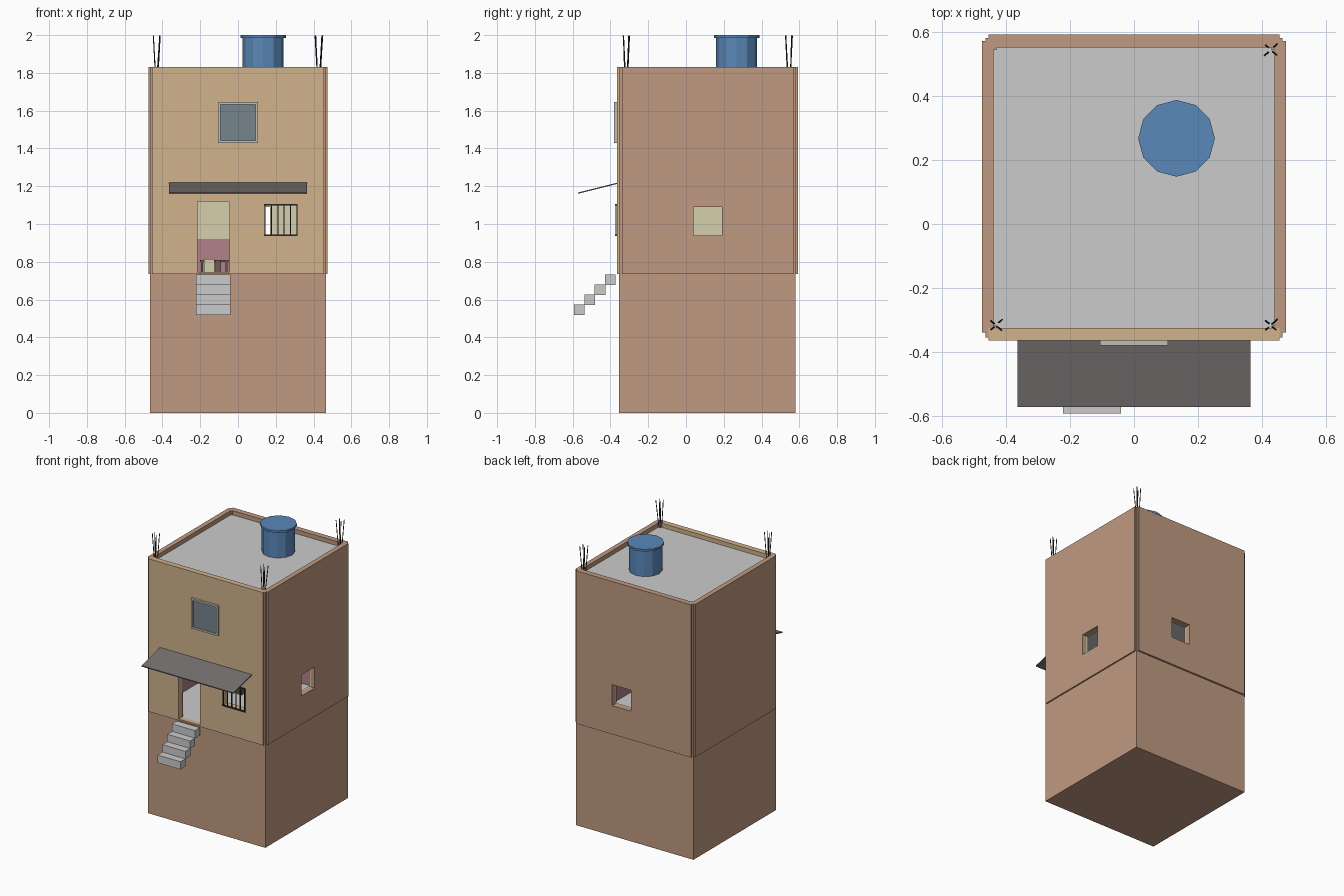
import bpy, math, random
from mathutils import Vector

if "Cube" in bpy.data.objects:
    bpy.data.objects.remove(bpy.data.objects["Cube"])

random.seed(4)


def material(name, r, g, b):
    m = bpy.data.materials.new(name)
    m.diffuse_color = [((c / 255 + 0.055) / 1.055) ** 2.4 for c in (r, g, b)] + [1]
    m.use_nodes = True
    m.node_tree.nodes["Principled BSDF"].inputs["Base Color"].default_value = m.diffuse_color
    return m


BRICK = material("brick", 192, 154, 130)
TAN = material("tan_plaster", 208, 178, 140)
PINK = material("pink_paint", 178, 130, 138)
CREAM = material("cream_paint", 214, 208, 172)
BLUE = material("blue_plastic", 90, 136, 184)
TIN = material("dark_tin", 116, 112, 110)
IRON = material("dark_iron", 60, 54, 50)
FRAME = material("frame", 196, 190, 176)
GLASS = material("glass", 118, 132, 140)
WOOD = material("wood", 112, 92, 80)


def finish(name, mat):
    o = bpy.context.object
    o.name = o.data.name = name
    if mat:
        o.data.materials.append(mat)
    return o


def box(name, x, y, z, mat=None):
    """Box from (min, max) ranges on each axis."""
    bpy.ops.mesh.primitive_cube_add(size=1)
    o = finish(name, mat)
    for v in o.data.vertices:
        v.co = [r[0] if c < 0 else r[1] for c, r in zip(v.co, (x, y, z))]
    return o


def rod(name, a, b, r, mat, sides=5):
    a, b = Vector(a), Vector(b)
    bpy.ops.mesh.primitive_cylinder_add(vertices=sides, radius=r, depth=(b - a).length,
                                        location=(a + b) / 2,
                                        rotation=(b - a).to_track_quat('Z', 'Y').to_euler())
    return finish(name, mat)


def cut(obj, *holes):
    """Cut box-shaped openings out of a wall, then drop the cutters."""
    for hole in holes:
        c = box("cutter", *hole)
        c.hide_render = True
        m = obj.modifiers.new("opening", 'BOOLEAN')
        m.object, m.operation, m.solver = c, 'DIFFERENCE', 'EXACT'
        bpy.context.view_layer.objects.active = obj
        bpy.ops.object.modifier_apply(modifier=m.name)
        bpy.data.objects.remove(c)


LOW, TOP, ROOF, CEIL = 0.735, 1.83, 1.80, 1.21
door = ((-0.215, -0.045), (-0.5, -0.25), (0.745, 1.12))
front_window = ((0.14, 0.315), (-0.5, -0.25), (0.94, 1.10))
right_window = ((0.35, 0.6), (0.04, 0.19), (0.94, 1.09))
back_window = ((0.02, 0.17), (0.5, 0.7), (0.94, 1.09))

# Foundation block
box("foundation", (-0.465, 0.465), (-0.355, 0.58), (0, LOW), BRICK)

# Upper walls
front = box("front_wall", (-0.455, 0.455), (-0.365, -0.325), (LOW, TOP), TAN)
cut(front, door, front_window)
back = box("back_wall", (-0.455, 0.455), (0.553, 0.593), (LOW, TOP), BRICK)
cut(back, back_window)
box("left_wall", (-0.475, -0.44), (-0.34, 0.572), (LOW, TOP), BRICK)
right = box("right_wall", (0.44, 0.475), (-0.34, 0.572), (LOW, TOP), BRICK)
cut(right, right_window)

# Corner posts
for sx in (-1, 1):
    for y in (-0.355, 0.545):
        xs = sorted((sx * 0.43, sx * 0.465))
        box("corner_post", xs, (y, y + 0.037), (LOW, TOP), BRICK)

# Floor, ceiling and roof slabs
for name, z in (("floor", (LOW, 0.745)), ("ceiling", (CEIL, CEIL + 0.02)),
                ("roof", (ROOF - 0.03, ROOF))):
    box(name, (-0.445, 0.445), (-0.33, 0.56), z)

# Two-tone paint inside the room
for tone, z, mat in (("lower", (0.745, 0.92), PINK), ("upper", (0.92, CEIL), CREAM)):
    box("left_paint_" + tone, (-0.445, -0.428), (-0.317, 0.545), z, mat)
    p = box("right_paint_" + tone, (0.428, 0.445), (-0.317, 0.545), z, mat)
    f = box("front_paint_" + tone, (-0.428, 0.428), (-0.33, -0.317), z, mat)
    b = box("back_paint_" + tone, (-0.428, 0.428), (0.543, 0.556), z, mat)
    cut(f, door)
    if tone == "upper":
        cut(f, front_window)
        cut(p, right_window)
        cut(b, back_window)

# Small table and crate inside
box("table_top", (-0.20, -0.05), (0.25, 0.40), (0.80, 0.81), WOOD)
for x in (-0.195, -0.065):
    for y in (0.255, 0.385):
        box("table_leg", (x, x + 0.01), (y, y + 0.01), (0.745, 0.80), WOOD)
box("crate", (-0.18, -0.125), (0.17, 0.23), (0.745, 0.815), CREAM)
box("stool", (-0.12, -0.09), (0.17, 0.23), (0.745, 0.81), WOOD)

# Upper window
box("window_glass", (-0.095, 0.095), (-0.372, -0.364), (1.44, 1.635), GLASS)
for s in (-1, 1):
    box("window_side", sorted((s * 0.093, s * 0.106)), (-0.38, -0.364), (1.43, 1.645), FRAME)
for z in (1.43, 1.632):
    box("window_rail", (-0.093, 0.093), (-0.38, -0.364), (z, z + 0.013), FRAME)

# Security bars on the lower window
for i in range(6):
    x = 0.143 + i * 0.0338
    box("window_bar", (x - 0.0025, x + 0.0025), (-0.374, -0.367), (0.94, 1.10), IRON)
for z in (0.937, 1.098):
    box("window_bar_rail", (0.137, 0.316), (-0.375, -0.364), (z, z + 0.008), IRON)

# Sloping awning
awning = box("awning", (-0.365, 0.365), (-0.572, -0.36), (1.16, 1.167), TIN)
for v in awning.data.vertices:
    if v.co.y > -0.4:
        v.co.z += 0.053

# Front steps
for i in range(4):
    y, z = -0.373 - i * 0.0545, 0.733 - i * 0.0535
    box("step", (-0.222, -0.041), (y - 0.0565, y), (z - 0.0555, z))

# Water tank
for name, r, z0, z1 in (("tank_body", 0.109, ROOF, 1.985), ("tank_lid", 0.12, 1.985, 2.0)):
    rod(name, (0.133, 0.268, z0), (0.133, 0.268, z1), r, BLUE, 12)

# Exposed rebar at three corners
for cx, cy in ((-0.432, -0.317), (0.428, -0.317), (0.428, 0.545)):
    for sx in (-1, 1):
        for sy in (-1, 1):
            a = random.uniform(0.003, 0.009)
            b = random.uniform(0.015, 0.021)
            rod("rebar", (cx + sx * a, cy + sy * a, 1.79),
                (cx + sx * b, cy + sy * (b - 0.002), 1.997), 0.0028, IRON)
